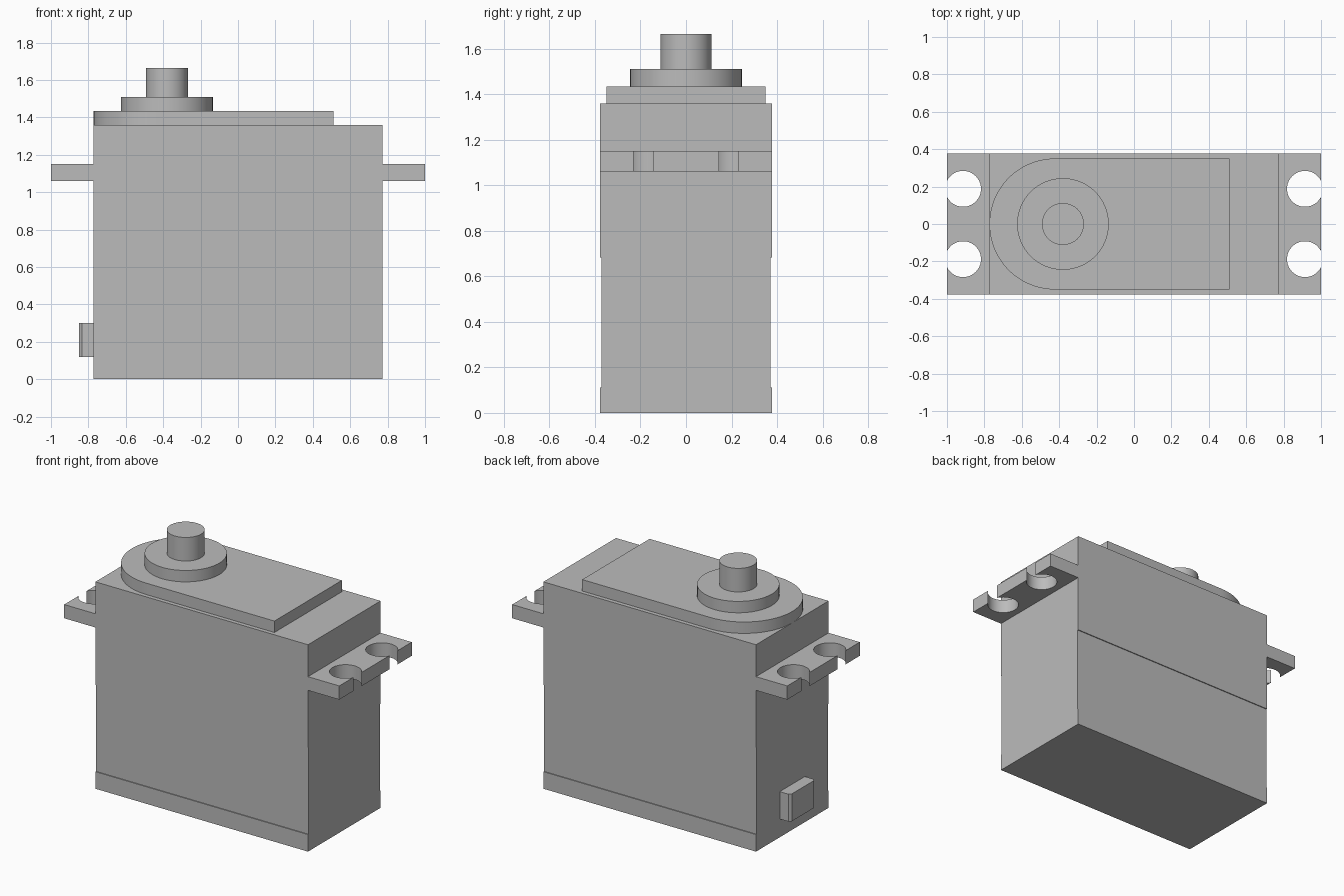
import bpy, bmesh, math
from mathutils import Matrix

if "Cube" in bpy.data.objects:
    bpy.data.objects.remove(bpy.data.objects["Cube"])

grey = bpy.data.materials.new("plain grey")
grey.diffuse_color = (0.5, 0.5, 0.5, 1)
grey.use_nodes = True
grey.node_tree.nodes["Principled BSDF"].inputs["Base Color"].default_value = grey.diffuse_color


def finish(name, bm):
    bmesh.ops.recalc_face_normals(bm, faces=bm.faces)
    mesh = bpy.data.meshes.new(name)
    bm.to_mesh(mesh)
    bm.free()
    mesh.materials.append(grey)
    obj = bpy.data.objects.new(name, mesh)
    bpy.context.collection.objects.link(obj)
    bpy.ops.object.select_all(action='DESELECT')
    obj.select_set(True)
    bpy.context.view_layer.objects.active = obj
    bpy.ops.object.shade_smooth_by_angle(angle=math.radians(30))
    return obj


def prism(name, pts, lo, hi, axis='z'):
    """Extrude a closed outline: (x, y) along z, or (y, z) along x."""
    bm = bmesh.new()
    place = (lambda p: (p[0], p[1], lo)) if axis == 'z' else (lambda p: (lo, p[0], p[1]))
    move = (0, 0, hi - lo) if axis == 'z' else (hi - lo, 0, 0)
    face = bm.faces.new([bm.verts.new(place(p)) for p in pts])
    out = bmesh.ops.extrude_face_region(bm, geom=[face], use_keep_orig=True)
    verts = [g for g in out['geom'] if isinstance(g, bmesh.types.BMVert)]
    bmesh.ops.translate(bm, verts=verts, vec=move)
    return finish(name, bm)


def arc(cx, cy, r, a0, a1, n):
    return [(cx + r * math.cos(a0 + (a1 - a0) * i / n),
             cy + r * math.sin(a0 + (a1 - a0) * i / n)) for i in range(n + 1)]


def cylinder(name, x, r, lo, hi):
    bm = bmesh.new()
    bmesh.ops.create_cone(bm, cap_ends=True, segments=64, radius1=r, radius2=r,
                          depth=hi - lo, matrix=Matrix.Translation((x, 0, (lo + hi) / 2)))
    return finish(name, bm)


# Case, with the middle of its front and back very slightly recessed
half = [(0.377, 0), (0.377, 0.112), (0.371, 0.112), (0.371, 0.683), (0.377, 0.683), (0.377, 1.36)]
prism("case", half + [(-y, z) for y, z in reversed(half)], -0.773, 0.773, 'x')

# Top cover, rounded around the shaft
prism("top_cover", [(0.51, -0.35), (0.51, 0.35)]
      + arc(-0.423, 0, 0.35, math.pi / 2, math.pi * 1.5, 40), 1.36, 1.435)

# Output collar and shaft
cylinder("collar", -0.38, 0.245, 1.435, 1.51)
cylinder("output_shaft", -0.38, 0.112, 1.51, 1.665)

# Mounting tabs with open-ended screw holes
cx, r = 0.914, 0.096
a = math.acos((1 - cx) / r)
tab = [(0.773, -0.377), (1, -0.377)]
for y in (-0.188, 0.188):
    tab += arc(cx, y, r, -a, a - 2 * math.pi, 36)
tab += [(1, 0.377), (0.773, 0.377)]
for side, s in (("left", -1), ("right", 1)):
    prism(side + "_mounting_tab", [(s * x, y) for x, y in tab], 1.06, 1.15)

# Cable outlet, with its outer upright edges bevelled
prism("cable_outlet", [(-0.773, -0.13), (-0.773, 0.13), (-0.835, 0.13), (-0.85, 0.115),
                       (-0.85, -0.115), (-0.835, -0.13)], 0.12, 0.30)
